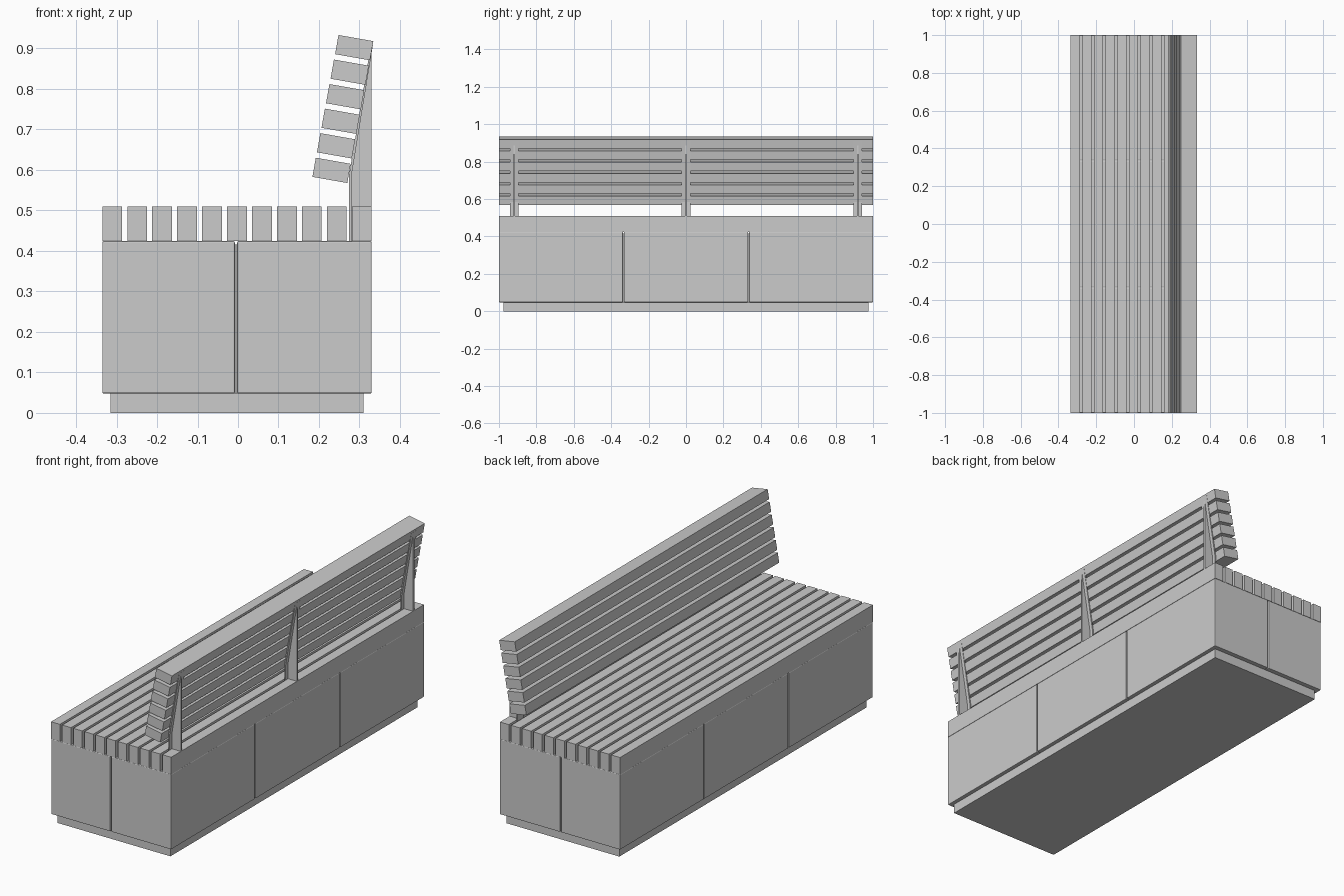
import bpy, bmesh, math
from mathutils import Matrix

if "Cube" in bpy.data.objects:
    bpy.data.objects.remove(bpy.data.objects["Cube"])


def finish(name, bm):
    bmesh.ops.recalc_face_normals(bm, faces=bm.faces)
    me = bpy.data.meshes.new(name)
    bm.to_mesh(me)
    bm.free()
    ob = bpy.data.objects.new(name, me)
    bpy.context.collection.objects.link(ob)
    return ob


def box(name, x0, x1, y0, y1, z0, z1, bevel=0):
    bm = bmesh.new()
    bmesh.ops.create_cube(bm, size=1)
    mat = Matrix.Translation(((x0 + x1) / 2, (y0 + y1) / 2, (z0 + z1) / 2)) \
        @ Matrix.Diagonal((x1 - x0, y1 - y0, z1 - z0, 1))
    bm.transform(mat)
    ob = finish(name, bm)
    if bevel:
        mod = ob.modifiers.new("edge", 'BEVEL')
        mod.width = bevel
        mod.segments = 2
    return ob


def extrude_xz(name, pts, y, width):
    """Extrude a side profile along y, centred on the given y."""
    bm = bmesh.new()
    face = bm.faces.new([bm.verts.new((x, y - width / 2, z)) for x, z in pts])
    ret = bmesh.ops.extrude_face_region(bm, geom=[face])
    verts = [v for v in ret["geom"] if isinstance(v, bmesh.types.BMVert)]
    bmesh.ops.translate(bm, verts=verts, vec=(0, width, 0))
    return finish(name, bm)


X0, X1, SPLIT = -0.335, 0.330, -0.005
Z0, Z1, ZS = 0.048, 0.424, 0.510
GAP = 0.003

# Recessed plinth
box("plinth", -0.315, 0.31, -0.977, 0.977, 0, Z0)

# Two by three base blocks with narrow joints
ys = [-1 - GAP, -0.335, 0.335, 1 + GAP]
for i in range(3):
    for side, (a, b) in (("left", (X0, SPLIT - GAP)), ("right", (SPLIT + GAP, X1))):
        box(f"base_block_{side}_{i + 1}", a, b, ys[i] + GAP, ys[i + 1] - GAP, Z0, Z1, 0.003)

# Recessed fillers in the joints
box("joint_filler_long", SPLIT - GAP, SPLIT + GAP, -0.99, 0.99, Z0, Z1 - 0.008)
for y in (-0.335, 0.335):
    box("joint_filler_cross", X0 + 0.01, X1 - 0.01, y - GAP, y + GAP, Z0, Z1 - 0.008)

# Seat slats
for i in range(11):
    x = X0 + i * 0.0616
    box(f"seat_slat_{i + 1}", x, x + 0.049, -1, 1, Z1, ZS)

# Tilted backrest slats
for i in range(6):
    ob = box(f"back_slat_{i + 1}", -0.0437, 0.0437, -1, 1, -0.024, 0.024)
    ob.location = (0.231 + 0.0112 * i, 0, 0.599 + 0.0606 * i)
    ob.rotation_euler.y = math.radians(10)

# T-section backrest brackets: bent front flange and tapered web
flange = [(0.274, Z1), (0.274, 0.585), (0.328, 0.908), (0.333, 0.907), (0.280, 0.584), (0.280, Z1)]
web = [(0.279, Z1), (0.279, 0.584), (0.3295, 0.895), (0.330, 0.880), (0.330, Z1)]
for y in (-0.918, 0, 0.918):
    extrude_xz("bracket_flange", flange, y, 0.046)
    extrude_xz("bracket_web", web, y, 0.010)
